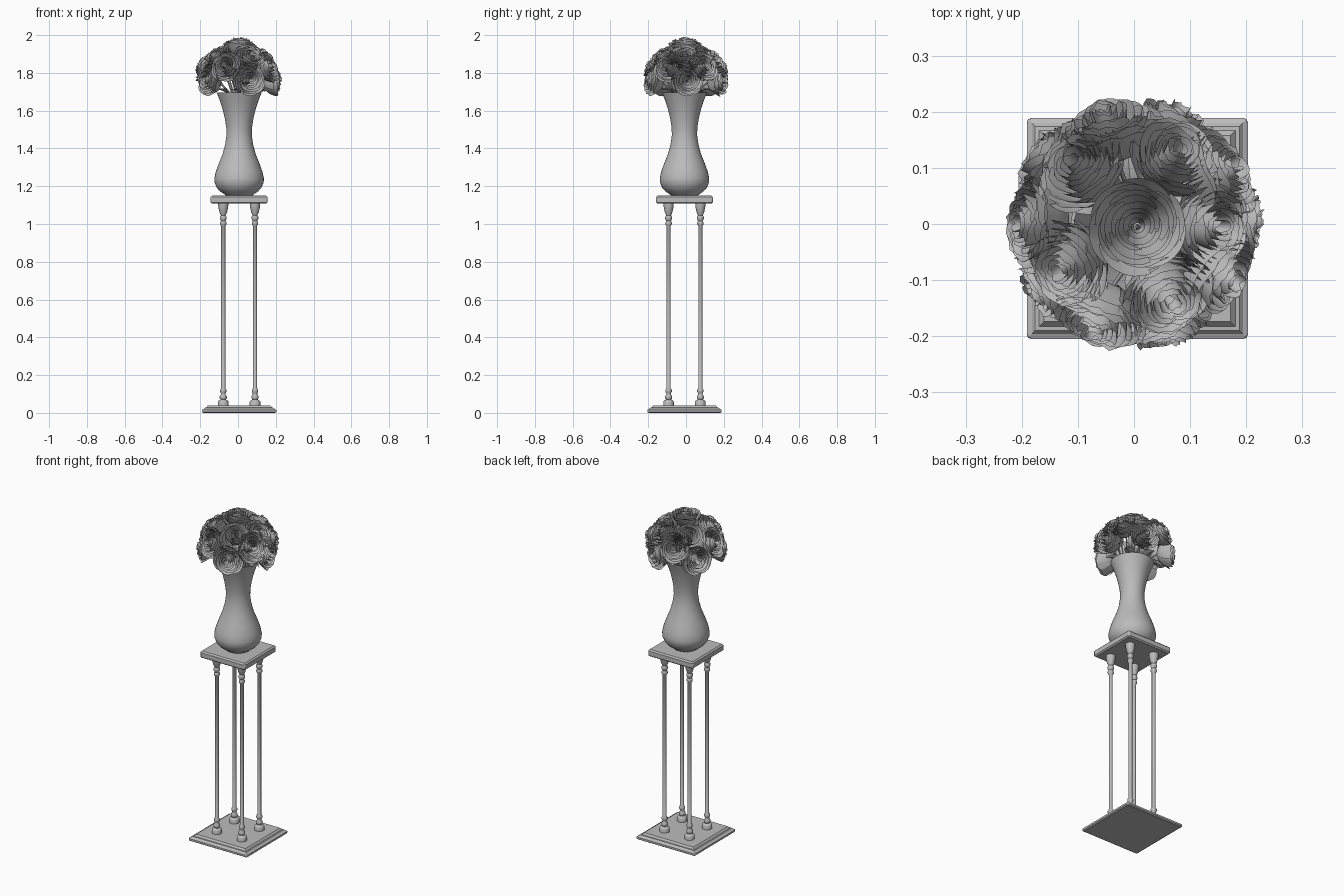
import bpy, bmesh, math, random
from math import sin, cos, pi, radians
from mathutils import Vector

random.seed(7)
if "Cube" in bpy.data.objects:
    bpy.data.objects.remove(bpy.data.objects["Cube"])

grey = bpy.data.materials.new("plain grey")
grey.use_nodes = True
grey.diffuse_color = (0.5, 0.5, 0.5, 1)
grey.node_tree.nodes["Principled BSDF"].inputs["Base Color"].default_value = (0.5, 0.5, 0.5, 1)

CX, CY = 0.006, -0.008   # axis of stand and vase


def finish(name, bm, smooth_angle, fix_normals=True):
    if fix_normals:
        bmesh.ops.recalc_face_normals(bm, faces=bm.faces)
    mesh = bpy.data.meshes.new(name)
    bm.to_mesh(mesh)
    bm.free()
    mesh.materials.append(grey)
    for p in mesh.polygons:
        p.use_smooth = True
    mesh.set_sharp_from_angle(angle=radians(smooth_angle))
    ob = bpy.data.objects.new(name, mesh)
    bpy.context.collection.objects.link(ob)
    return ob


def lathe(name, profile, segs, x=CX, y=CY, smooth_angle=40):
    """Turn (radius, height) points about a vertical axis; four segments give a square."""
    bm = bmesh.new()
    turn, grow = (pi / 4, math.sqrt(2)) if segs == 4 else (0, 1)
    rings = []
    for r, z in profile:
        rings.append([bm.verts.new((x + r * grow * cos(turn + 2 * pi * i / segs),
                                    y + r * grow * sin(turn + 2 * pi * i / segs), z))
                      for i in range(segs)])
    for a, b in zip(rings, rings[1:]):
        for i in range(segs):
            j = (i + 1) % segs
            bm.faces.new((a[i], a[j], b[j], b[i]))
    bm.faces.new(rings[0])
    bm.faces.new(rings[-1])
    return finish(name, bm, smooth_angle)


def round_corners(ob, width):
    mod = ob.modifiers.new("corners", 'BEVEL')
    mod.width = width
    mod.segments = 2
    mod.limit_method = 'ANGLE'
    mod.angle_limit = radians(80)


# Stepped square base and table top
base = lathe("base", [(0.19, 0), (0.197, 0.005), (0.197, 0.016), (0.188, 0.02),
                      (0.182, 0.027), (0.175, 0.028), (0.166, 0.038), (0.16, 0.038)], 4, smooth_angle=20)
top = lathe("table_top", [(0.143, 1.108), (0.151, 1.115), (0.151, 1.142), (0.143, 1.15)],
            4, smooth_angle=20)
round_corners(base, 0.008)
round_corners(top, 0.008)

# Four turned legs
leg = [(0.028, 0.036), (0.028, 0.06), (0.023, 0.066), (0.014, 0.07), (0.019, 0.078),
       (0.019, 0.088), (0.012, 0.097), (0.012, 0.104), (0.017, 0.112), (0.017, 0.122),
       (0.011, 0.13), (0.011, 0.99), (0.017, 0.998), (0.017, 1.008), (0.012, 1.016),
       (0.018, 1.027), (0.018, 1.037), (0.013, 1.046), (0.02, 1.062), (0.025, 1.085),
       (0.027, 1.098), (0.027, 1.11)]
for sx, side in ((1, "left"), (-1, "right")):
    for sy, end in ((-1, "front"), (1, "back")):
        lathe(f"{end}_{side}_leg", leg, 16, CX + sx * 0.084, CY + sy * 0.084)

# Vase with an open mouth
lathe("vase", [(0.07, 1.15), (0.078, 1.157), (0.1, 1.172), (0.119, 1.193), (0.13, 1.22),
               (0.131, 1.242), (0.124, 1.275), (0.108, 1.32), (0.088, 1.37), (0.074, 1.42),
               (0.067, 1.47), (0.068, 1.51), (0.076, 1.56), (0.088, 1.61), (0.103, 1.655),
               (0.119, 1.695), (0.113, 1.695), (0.097, 1.65), (0.082, 1.6), (0.07, 1.55)], 40)


def rose(name, face, axis, size=1.0):
    """Rings of cupped, ragged petals opening along the axis, rim centred on face."""
    bm = bmesh.new()
    rot = Vector((0, 0, 1)).rotation_difference(axis)
    rings, cols, rows = 8, 8, 5
    for k in range(rings):
        f = k / (rings - 1)
        count = 3 + k // 2
        start = random.uniform(0, 2 * pi)
        for p in range(count):
            mid = start + 2 * pi * p / count + random.uniform(-0.15, 0.15)
            span = 2 * pi / count * 1.35
            radius = 0.007 + 0.058 * f + random.uniform(-0.003, 0.003)
            rim = 0.004 - 0.03 * f ** 1.5 + random.uniform(-0.008, 0.004)
            flare = 0.002 + 0.013 * f
            grid = []
            for i in range(cols + 1):
                u = 2 * i / cols - 1
                a = mid + u * span / 2
                ragged = random.uniform(-0.005, 0.003)
                tip = rim - 0.014 * abs(u) ** 2.5 + ragged
                line = []
                for j in range(rows + 1):
                    t = j / rows
                    r = radius * sin(t * pi / 2) ** 0.6 * (1 + 0.09 * u)
                    r += flare * t ** 4 * (1 - 0.4 * u * u) + 0.006
                    z = -0.1 + (tip + 0.1) * t ** 1.2
                    v = rot @ (Vector((r * cos(a), r * sin(a), z)) * size) + face
                    line.append(bm.verts.new(v))
                grid.append(line)
            for i in range(cols):
                for j in range(rows):
                    bm.faces.new((grid[i][j], grid[i + 1][j], grid[i + 1][j + 1], grid[i][j + 1]))
    finish(name, bm, 35, fix_normals=False)


def stem(name, a, b, radius=0.004):
    curve = bpy.data.curves.new(name, 'CURVE')
    curve.dimensions = '3D'
    curve.bevel_depth = radius
    curve.bevel_resolution = 1
    curve.materials.append(grey)
    spline = curve.splines.new('POLY')
    bend = Vector((a.x * 1.6, a.y * 1.6, 1.7))
    spline.points.add(2)
    for pt, co in zip(spline.points, (a, bend, b)):
        pt.co = (*co, 1)
    bpy.context.collection.objects.link(bpy.data.objects.new(name, curve))


def leaf(name, azimuth, length):
    """Folded pointed leaf leaning out of the mouth of the vase."""
    bm = bmesh.new()
    out = Vector((cos(azimuth), sin(azimuth), 0))
    side = Vector((-out.y, out.x, 0))
    lines = []
    for i in range(6):
        t = i / 5
        w = 0.026 * sin(pi * (0.08 + 0.9 * t))
        mid = Vector((0, 0, 1.69 + 0.07 * t - 0.06 * t * t)) + out * (0.06 + length * t)
        lines.append([bm.verts.new(mid + side * w * s + Vector((0, 0, 0.008 * abs(s))))
                      for s in (-1, 0, 1)])
    for a, b in zip(lines, lines[1:]):
        for j in range(2):
            bm.faces.new((a[j], b[j], b[j + 1], a[j + 1]))
    finish(name, bm, 30, fix_normals=False)


# Domed bouquet: crown, then three staggered rows
rows = [("upper", 0.162, 1.905, 46, (-2, 59, 134, 212, 296)),
        ("middle", 0.212, 1.845, 24, (30, 105, 180, 250, 330)),
        ("lower", 0.225, 1.765, 6, (2, 68, 143, 216, 288))]
spots = [("crown", Vector((0.006, -0.004, 1.986)), Vector((0, 0, 1)))]
for label, r, z, tilt, azimuths in rows:
    for n, deg in enumerate(azimuths):
        a, e = radians(deg), radians(tilt)
        spots.append((f"{label}_{n + 1}", Vector((r * cos(a), r * sin(a), z)),
                      Vector((cos(e) * cos(a), cos(e) * sin(a), sin(e)))))
for label, face, axis in spots:
    rose("rose_" + label, face, axis)
    foot = Vector((face.x * 0.2 + CX, face.y * 0.2 + CY, 1.56))
    stem("stem_" + label, foot, face - axis * 0.095)
for n in range(6):
    leaf(f"leaf_{n + 1}", radians(35 + 60 * n), 0.1)
